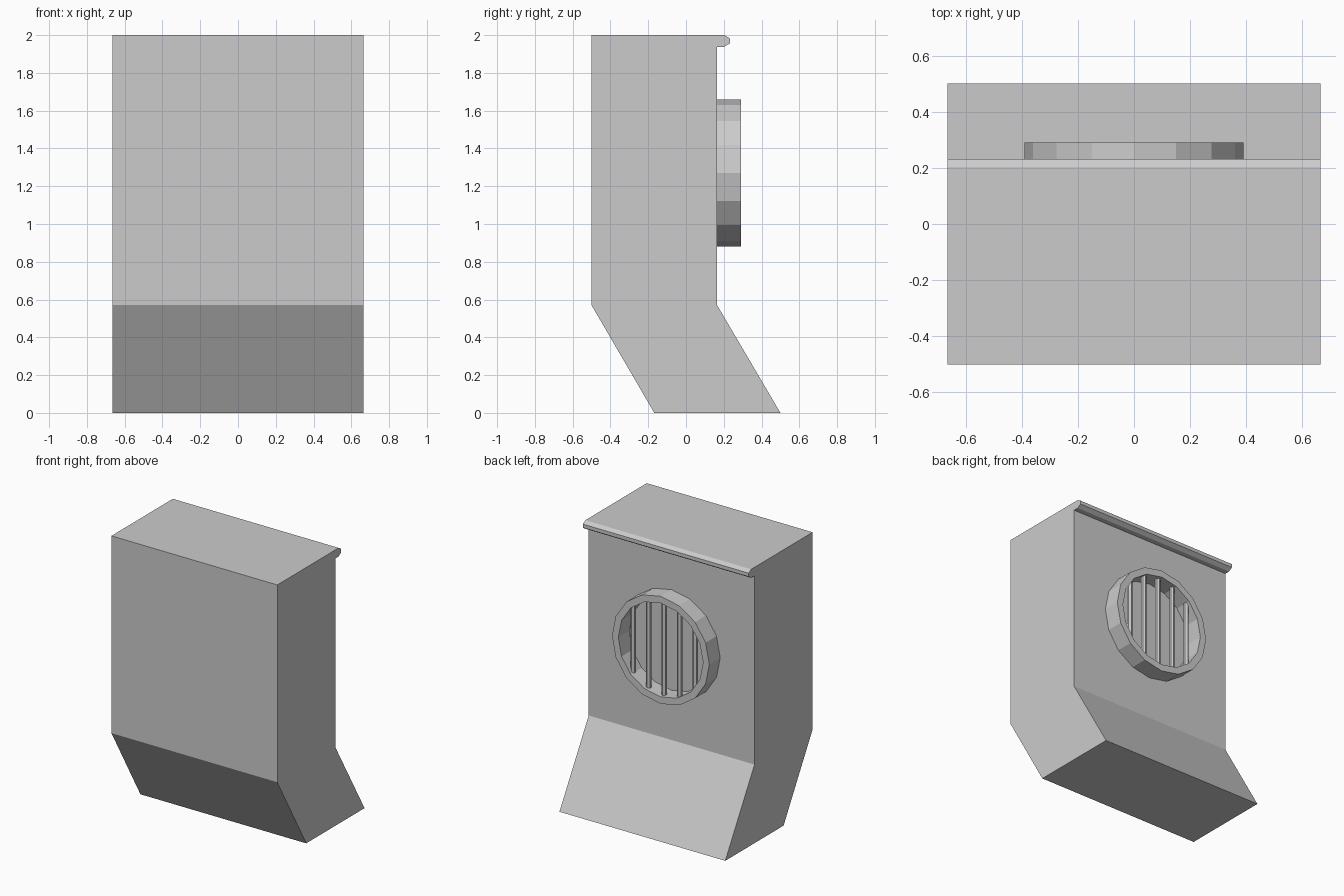
import bpy, bmesh, math

if "Cube" in bpy.data.objects:
    bpy.data.objects.remove(bpy.data.objects["Cube"])

HALF_W = 0.665
WALL_Y = 0.165


def finish(name, bm):
    bmesh.ops.recalc_face_normals(bm, faces=bm.faces)
    mesh = bpy.data.meshes.new(name)
    bm.to_mesh(mesh)
    bm.free()
    obj = bpy.data.objects.new(name, mesh)
    bpy.context.collection.objects.link(obj)
    return obj


def extrude_profile(name, profile):
    """Extrude a (y, z) side profile across the full width."""
    bm = bmesh.new()
    face = bm.faces.new([bm.verts.new((-HALF_W, y, z)) for y, z in profile])
    new = bmesh.ops.extrude_face_region(bm, geom=[face])["geom"]
    verts = [v for v in new if isinstance(v, bmesh.types.BMVert)]
    bmesh.ops.translate(bm, verts=verts, vec=(2 * HALF_W, 0, 0))
    return finish(name, bm)


def ring(name, r_out, r_in, y0, y1, z, sides):
    """Square-section ring around the y axis."""
    bm = bmesh.new()
    section = [(r_out, y0), (r_out, y1), (r_in, y1), (r_in, y0)]
    loops = []
    for i in range(sides):
        a = 2 * math.pi * i / sides
        loops.append([bm.verts.new((r * math.cos(a), y, z + r * math.sin(a)))
                      for r, y in section])
    for i in range(sides):
        a, b = loops[i], loops[(i + 1) % sides]
        for j in range(4):
            k = (j + 1) % 4
            bm.faces.new((a[j], a[k], b[k], b[j]))
    return finish(name, bm)


# Duct body with its angled foot
extrude_profile("duct_body", [(-0.5, 2), (WALL_Y, 2), (WALL_Y, 0.57),
                              (0.5, 0), (-0.168, 0), (-0.5, 0.57)])

# Chamfered lip along the top back edge
extrude_profile("top_lip", [(WALL_Y, 2), (0.203, 2), (0.232, 1.983),
                            (0.232, 1.957), (0.203, 1.938), (WALL_Y, 1.938)])

# Round vent frame
VENT_Z, R_IN = 1.27, 0.34
ring("vent_ring", 0.39, R_IN, WALL_Y, 0.29, VENT_Z, 16)

# Vertical grille bars ending inside the frame
for i in range(-2, 3):
    x = i * 0.124
    length = 2 * (math.sqrt(R_IN ** 2 - x ** 2) + 0.008)
    bpy.ops.mesh.primitive_cylinder_add(vertices=6, radius=0.018, depth=length,
                                        location=(x, 0.25, VENT_Z))
    bpy.context.object.name = f"grille_bar_{i + 3}"
